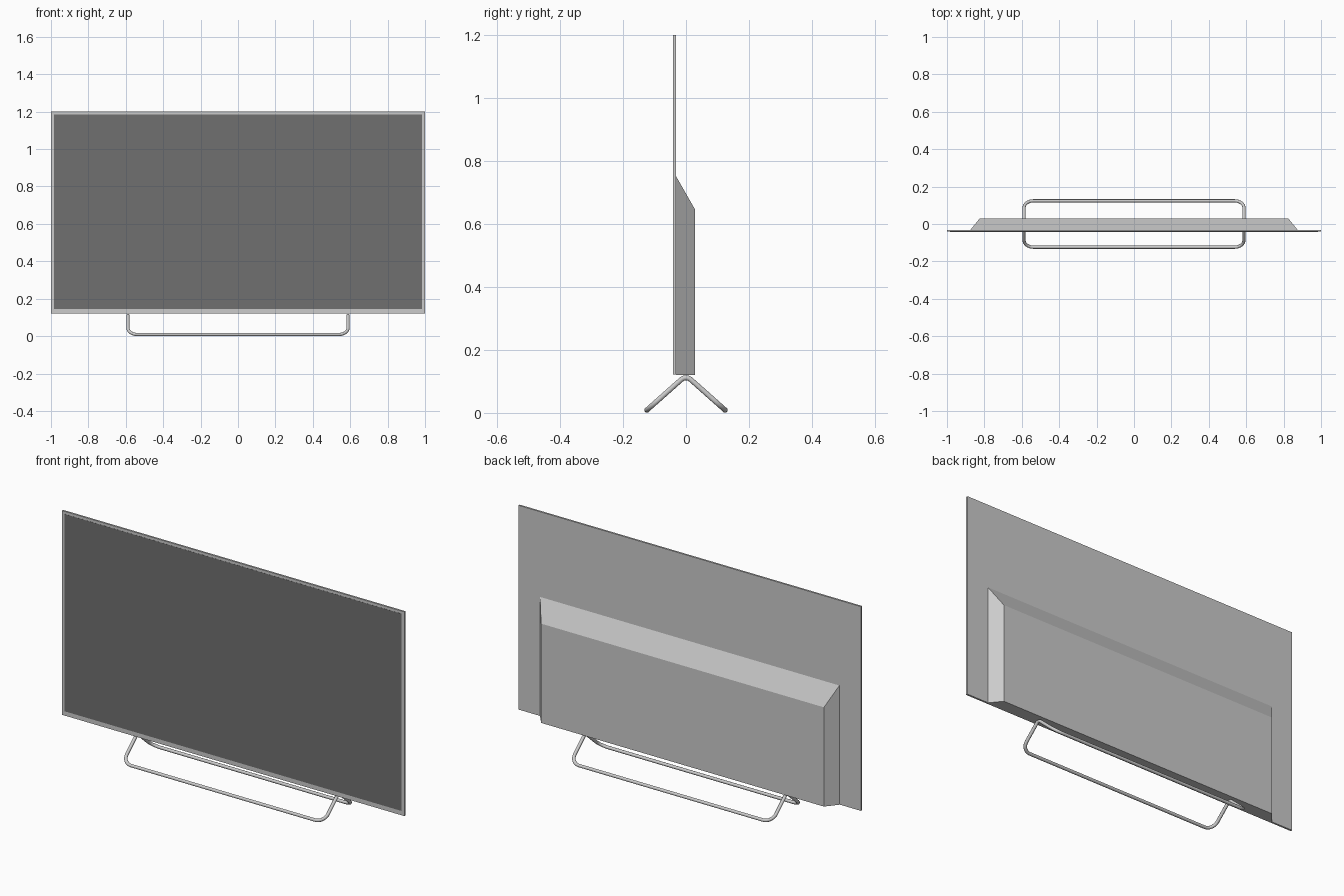
import bpy
import bmesh
import math
from mathutils import Vector, Quaternion

if "Cube" in bpy.data.objects:
    bpy.data.objects.remove(bpy.data.objects["Cube"])


def mesh_object(name, bm):
    bmesh.ops.recalc_face_normals(bm, faces=bm.faces)
    mesh = bpy.data.meshes.new(name)
    bm.to_mesh(mesh)
    bm.free()
    obj = bpy.data.objects.new(name, mesh)
    bpy.context.collection.objects.link(obj)
    return obj


def loft(name, front, back):
    """Solid between two upright rectangles given as (half width, y, z low, z high)."""
    bm = bmesh.new()
    rings = [[bm.verts.new(p) for p in ((-w, y, z0), (w, y, z0), (w, y, z1), (-w, y, z1))]
             for w, y, z0, z1 in (front, back)]
    for ring in rings:
        bm.faces.new(ring)
    for i in range(4):
        j = (i + 1) % 4
        bm.faces.new((rings[0][i], rings[0][j], rings[1][j], rings[1][i]))
    return mesh_object(name, bm)


def fillet_loop(corners, steps=8):
    """Closed path with every (point, cut distance) corner rounded to an arc."""
    path = []
    n = len(corners)
    for i, (p, d) in enumerate(corners):
        a = (corners[i - 1][0] - p).normalized()
        b = (corners[(i + 1) % n][0] - p).normalized()
        half = a.angle(b) / 2
        centre = p + (a + b).normalized() * (d / math.cos(half))
        start, axis = p + a * d - centre, b.cross(a).normalized()
        turn = math.pi - 2 * half
        end = p + b * d - centre
        if (Quaternion(axis, turn) @ start - end).length > 1e-4:
            turn = -turn
        path += [centre + Quaternion(axis, turn * k / steps) @ start for k in range(steps + 1)]
    return path


# Thin display panel and dark screen
loft("display_panel", (1.0, -0.041, 0.122, 1.2), (1.0, -0.031, 0.122, 1.2))
screen = loft("screen", (0.985, -0.0416, 0.145, 1.186), (0.985, -0.038, 0.145, 1.186))
dark = bpy.data.materials.new("dark_screen")
dark.diffuse_color = (0.16, 0.16, 0.16, 1)
dark.use_nodes = True
dark.node_tree.nodes["Principled BSDF"].inputs["Base Color"].default_value = dark.diffuse_color
screen.data.materials.append(dark)

# Rear housing, sloped at the top and sides
loft("rear_housing", (0.875, -0.032, 0.121, 0.752), (0.826, 0.029, 0.121, 0.645))

# Stand: one closed tube folded over a ridge under the housing
X, Y, Z_FOOT, Z_TOP, R = 0.588, 0.124, 0.009, 0.119, 0.0085
corners = [(Vector(p), d) for p, d in (
    ((-X, -Y, Z_FOOT), 0.05), ((X, -Y, Z_FOOT), 0.05), ((X, 0, Z_TOP), 0.02),
    ((X, Y, Z_FOOT), 0.05), ((-X, Y, Z_FOOT), 0.05), ((-X, 0, Z_TOP), 0.02))]
points = fillet_loop(corners)
curve = bpy.data.curves.new("stand_path", 'CURVE')
curve.dimensions = '3D'
curve.bevel_depth = R
curve.bevel_resolution = 3
spline = curve.splines.new('POLY')
spline.points.add(len(points) - 1)
for sp, p in zip(spline.points, points):
    sp.co = (*p, 1)
spline.use_cyclic_u = True
stand = bpy.data.objects.new("stand_tube", curve)
bpy.context.collection.objects.link(stand)
bpy.context.view_layer.objects.active = stand
stand.select_set(True)
bpy.ops.object.convert(target='MESH')
bpy.ops.object.shade_smooth_by_angle(angle=math.radians(50))
